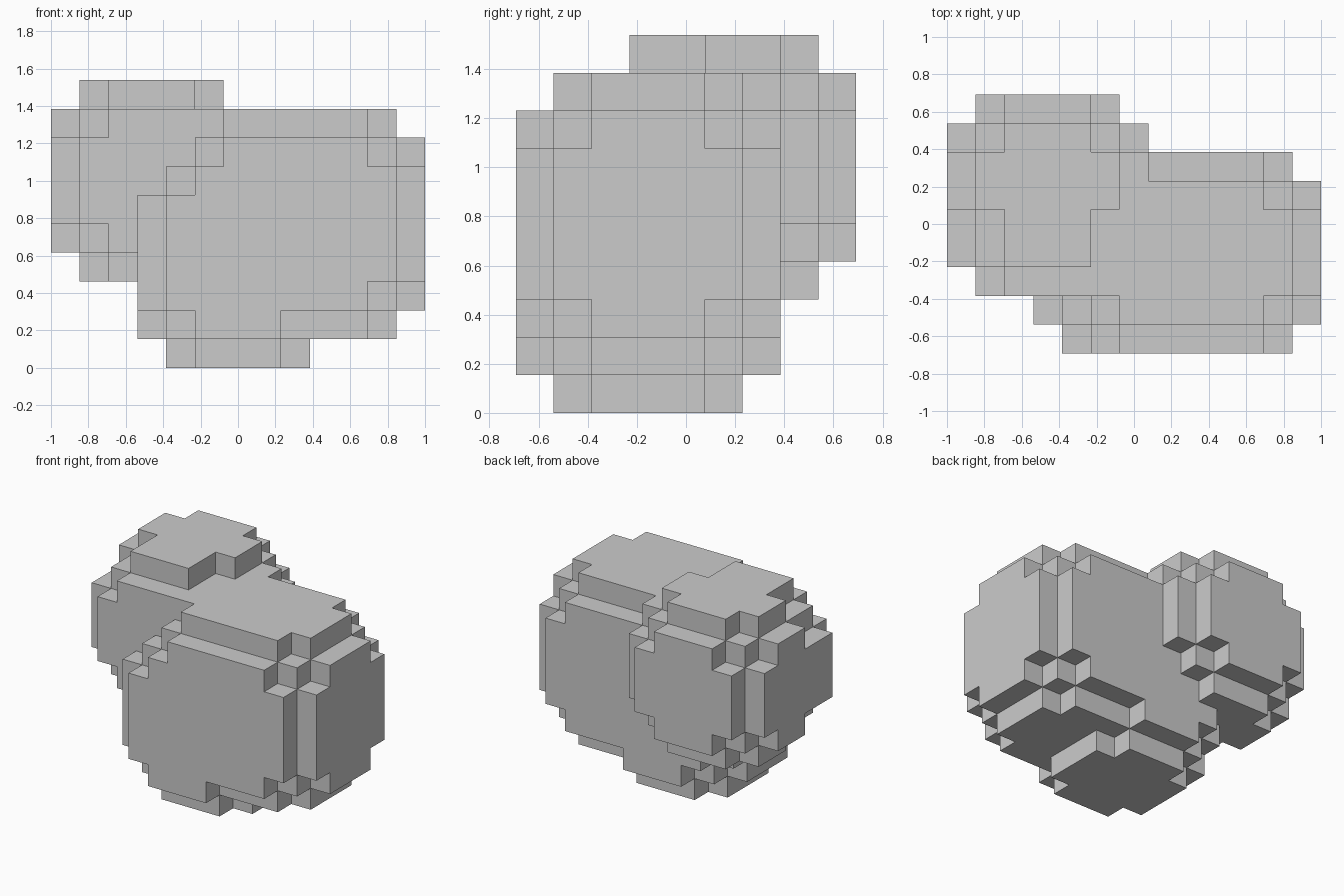
import bpy, bmesh
from mathutils import Vector

if "Cube" in bpy.data.objects:
    bpy.data.objects.remove(bpy.data.objects["Cube"])

U = 2 / 13                      # voxel size
SIZE = (13, 9, 10)              # voxels in x, y, z


def rounded_block(x0, x1, y0, y1, z0, z1):
    """Voxel block (inclusive ranges) with stepped, rounded edges and corners."""
    cells = set()
    for x in range(x0, x1 + 1):
        for y in range(y0, y1 + 1):
            for z in range(z0, z1 + 1):
                depth = (min(x - x0, x1 - x), min(y - y0, y1 - y), min(z - z0, z1 - z))
                if sum(min(d, 2) for d in depth) >= 3:
                    cells.add((x, y, z))
    return cells


def voxel_object(name, cells):
    """Build only the exposed faces of the voxel set, merged into flat faces."""
    bm = bmesh.new()
    verts = {}

    def vert(p):
        if p not in verts:
            verts[p] = bm.verts.new(((p[0] - SIZE[0] / 2) * U, (p[1] - SIZE[1] / 2) * U, p[2] * U))
        return verts[p]

    for c in cells:
        for axis in range(3):
            for side in (0, 1):
                n = list(c)
                n[axis] += 2 * side - 1
                if tuple(n) in cells:
                    continue
                b, d = (axis + 1) % 3, (axis + 2) % 3
                corners = []
                for i, j in ((0, 0), (1, 0), (1, 1), (0, 1)):
                    p = list(c)
                    p[axis] += side
                    p[b] += i
                    p[d] += j
                    corners.append(vert(tuple(p)))
                bm.faces.new(corners if side else corners[::-1])
    bmesh.ops.dissolve_limit(bm, angle_limit=0.01, verts=bm.verts[:], edges=bm.edges[:])
    mesh = bpy.data.meshes.new(name)
    bm.to_mesh(mesh)
    bm.free()
    obj = bpy.data.objects.new(name, mesh)
    bpy.context.collection.objects.link(obj)
    return obj


# Large front lump: long upper mass plus a lower foot
large = rounded_block(4, 12, 0, 6, 1, 8) | rounded_block(3, 9, 0, 6, 0, 7)

# Smaller raised lump at the back left
small = rounded_block(0, 6, 3, 8, 3, 9) | rounded_block(0, 6, 2, 5, 3, 9)

voxel_object("boulder", large | small)
